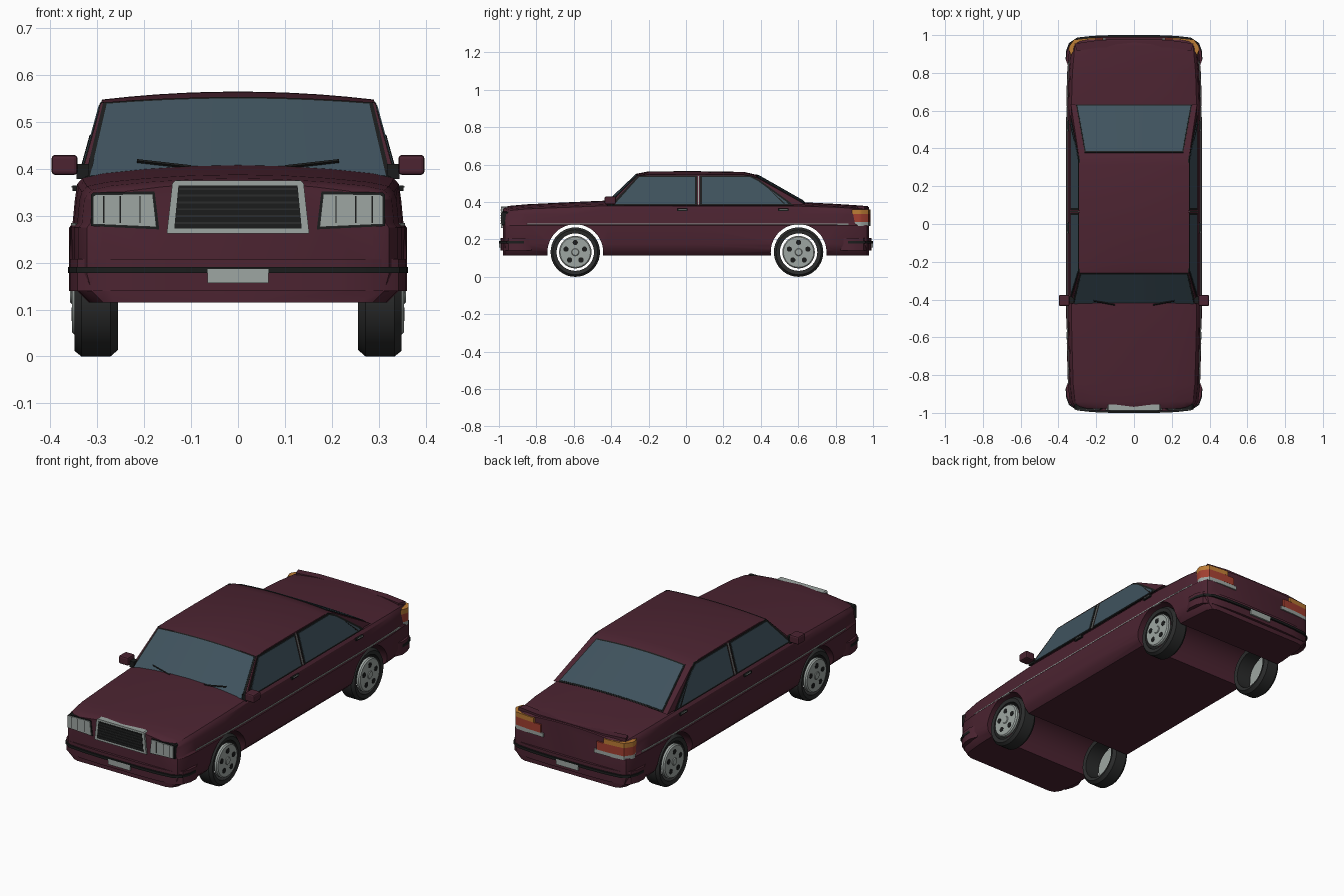
import bpy, bmesh, math

if "Cube" in bpy.data.objects:
    bpy.data.objects.remove(bpy.data.objects["Cube"])

def material(name, rgb):
    m = bpy.data.materials.new(name)
    m.diffuse_color = (*rgb, 1)
    m.use_nodes = True
    m.node_tree.nodes["Principled BSDF"].inputs["Base Color"].default_value = m.diffuse_color
    return m

PAINT = material("burgundy paint", (0.072, 0.0175, 0.031))
GLASS = material("blue grey glass", (0.05, 0.085, 0.11))
BLACK = material("black trim", (0.011, 0.012, 0.012))
RUBBER = material("tyre rubber", (0.024, 0.025, 0.025))
CHROME = material("light grey metal", (0.34, 0.38, 0.36))
ORANGE = material("orange lamp", (0.5, 0.2, 0.035))
RED = material("red lamp", (0.36, 0.05, 0.03))

def smooth(ob):
    bpy.ops.object.select_all(action='DESELECT')
    ob.select_set(True)
    bpy.context.view_layer.objects.active = ob
    bpy.ops.object.shade_smooth_by_angle(angle=math.radians(32))

def loft(name, rings, mat, caps=True, wrap=False, soft=False):
    """Skin a list of equal closed rings."""
    bm = bmesh.new()
    vs = [[bm.verts.new(p) for p in r] for r in rings]
    n = len(vs[0])
    for i in range(len(vs) if wrap else len(vs) - 1):
        a, b = vs[i], vs[(i + 1) % len(vs)]
        for j in range(n):
            bm.faces.new((a[j], a[(j + 1) % n], b[(j + 1) % n], b[j]))
    if caps and not wrap:
        bm.faces.new(vs[0])
        bm.faces.new(vs[-1])
    bmesh.ops.recalc_face_normals(bm, faces=bm.faces)
    me = bpy.data.meshes.new(name)
    bm.to_mesh(me)
    bm.free()
    me.materials.append(mat)
    ob = bpy.data.objects.new(name, me)
    bpy.context.collection.objects.link(ob)
    if soft:
        smooth(ob)
    return ob

def plate(name, pts, y0, y1, mat):
    """Outline in x, z pushed along y."""
    return loft(name, [[(x, y, z) for x, z in pts] for y in (y0, y1)], mat)

def rect(x0, x1, z0, z1):
    return [(x0, z0), (x1, z0), (x1, z1), (x0, z1)]

def box(name, x0, x1, y0, y1, z0, z1, mat):
    return plate(name, rect(x0, x1, z0, z1), y0, y1, mat)

def band(name, path, z0, z1, mat, k=0.97):
    """Upright strip following a plan path."""
    return loft(name, [[(x, y, z0), (x, y, z1), (x * k, y * k, z1), (x * k, y * k, z0)]
                       for x, y in path], mat, soft=True)

def disc(name, r, x0, x1, y, z, mat, n=32, bevel=0.0):
    def ring(x, rad):
        return [(x, y + rad * math.cos(2 * math.pi * i / n), z + rad * math.sin(2 * math.pi * i / n))
                for i in range(n)]
    rings = [ring(x0, r), ring(x1, r)]
    if bevel:
        d = bevel if x1 > x0 else -bevel
        rings = [ring(x0, r), ring(x1 - d, r), ring(x1, r - bevel)]
    return loft(name, rings, mat, soft=True)

# Lower body: station y, half width, shoulder height, crown height
STATIONS = [(-.978, .295, .343, .37), (-.968, .322, .348, .375), (-.94, .34, .355, .38),
            (-.85, .350, .363, .388), (-.6, .357, .373, .40), (-.42, .36, .38, .408),
            (0, .36, .378, .40), (.6, .36, .378, .40), (.8, .354, .372, .39),
            (.94, .342, .364, .381), (.968, .326, .358, .377), (.978, .30, .352, .372)]

def body_ring(y, w, ze, zc):
    half = [(0, .115), (w - .035, .115), (w - .01, .14), (w, .175), (w, .275), (w - .007, .284),
            (w - .012, .335), (w - .017, ze - .012), (w - .028, ze)]
    half += [(w * u, ze + (zc - ze) * (1 - u * u)) for u in (.8, .55, .28, 0)]
    return [(x, y, z) for x, z in half] + [(-x, y, z) for x, z in half[-2:0:-1]]

body = loft("body", [body_ring(*s) for s in STATIONS], PAINT)

# Wheel arches cut right across the body
AXLES, WZ = (-.592, .602), .132
for y in AXLES:
    cutter = disc("arch_cutter", .149, -.5, .5, y, WZ, PAINT, 48)
    mod = body.modifiers.new("arch", 'BOOLEAN')
    mod.operation, mod.solver, mod.object = 'DIFFERENCE', 'EXACT', cutter
    bpy.ops.object.select_all(action='DESELECT')
    bpy.context.view_layer.objects.active = body
    bpy.ops.object.modifier_apply(modifier=mod.name)
    bpy.data.objects.remove(cutter)
smooth(body)

# Cabin: y, edge height, half width, extra crown height
CABIN = [(-.42, .38, .336, .02), (-.26, .54, .292, .012), (-.2, .547, .290, .017),
         (.05, .548, .290, .017), (.31, .546, .290, .015), (.38, .53, .295, .015),
         (.635, .388, .334, .012)]

def cabin_point(p, u):
    return (p[2] * u, p[0], p[1] + p[3] * (1 - u * u))

US = [i / 5 - 1 for i in range(11)]
loft("cabin", [[cabin_point(p, u) for p in CABIN] for u in US], PAINT, soft=True)

def screen(name, a, b, t0, t1, u0, u1, off, mat):
    """Curved glass plate between two cabin edges."""
    dy, dz = b[0] - a[0], b[1] - a[1]
    ln = math.hypot(dy, dz)
    ny, nz = -dz / ln, dy / ln
    ends = [([p + (q - p) * t for p, q in zip(a, b)], u) for t, u in ((t0, u0), (t1, u1))]
    rings = []
    for v in US:
        lo, hi = [cabin_point(p, u * v) for p, u in ends]
        rings.append([(x, y + ny * d, z + nz * d) for (x, y, z), d in
                      ((lo, off), (hi, off), (hi, -.003), (lo, -.003))])
    loft(name, rings, mat, soft=True)

screen("windscreen_seal", CABIN[0], CABIN[1], -.02, 1.0, .97, .985, .002, BLACK)
screen("windscreen", CABIN[0], CABIN[1], 0, .97, .94, .955, .004, GLASS)
screen("rear_screen_seal", CABIN[5], CABIN[6], -.01, .99, .885, .92, .002, BLACK)
screen("rear_screen", CABIN[5], CABIN[6], .02, .965, .865, .90, .004, GLASS)

# Side windows as thin plates on the sloping cabin side
def side_plate(name, pts, s, off, mat):
    loft(name, [[(s * (.336 - .275 * (z - .38) + d), y, z) for y, z in pts]
                for d in (-.004, off)], mat)

FRONT_SEAL = [(-.405, .382), (.058, .382), (.058, .543), (-.255, .543)]
FRONT_GLASS = [(-.38, .39), (.048, .39), (.048, .535), (-.25, .535)]
REAR_SEAL = [(.075, .382), (.575, .382), (.555, .40), (.39, .52), (.345, .543), (.075, .543)]
REAR_GLASS = [(.085, .39), (.545, .39), (.535, .403), (.385, .512), (.34, .535), (.085, .535)]

TAIL = [(.24, .984), (.318, .976), (.343, .94), (.346, .925)]
for s, side in ((1, "right"), (-1, "left")):
    side_plate(side + "_front_window_seal", FRONT_SEAL, s, .002, BLACK)
    side_plate(side + "_front_window", FRONT_GLASS, s, .004, GLASS)
    side_plate(side + "_rear_window_seal", REAR_SEAL, s, .002, BLACK)
    side_plate(side + "_rear_window", REAR_GLASS, s, .004, GLASS)
    side_plate(side + "_quarter_bar", [(.44, .472), (.447, .467), (.53, .392), (.52, .392)], s, .006, BLACK)
    side_plate(side + "_door_pillar_trim", [(.063, .385), (.07, .385), (.07, .54), (.063, .54)], s, .003, CHROME)
    # Thin moulding along the flank
    band(side + "_side_moulding", [(s * x, y) for x, y in
         ((.3465, -.85), (.3535, -.6), (.3565, -.42), (.3565, .6), (.351, .8), (.347, .87))],
         .278, .285, CHROME, .985)
    # Door handles
    for y in (-.02, .52):
        box(side + "_handle", s * .335, s * .353, y - .028, y + .028, .353, .365, BLACK)
        box(side + "_handle_pull", s * .345, s * .355, y - .02, y + .024, .36, .364, CHROME)
    # Mirror
    m = box(side + "_mirror", s * .342, s * .398, -.435, -.375, .387, .43, PAINT)
    b = m.modifiers.new("round", 'BEVEL')
    b.width, b.segments = .008, 2
    box(side + "_mirror_stalk", s * .318, s * .345, -.42, -.385, .378, .41, BLACK)
    # Headlamp with dividing lines
    plate(side + "_headlamp_frame", [(s * x, z) for x, z in
          ((.168, .271), (.314, .278), (.314, .345), (.308, .35), (.178, .352))], -.95, -.981, BLACK)
    plate(side + "_headlamp", [(s * x, z) for x, z in
          ((.174, .276), (.309, .282), (.309, .341), (.304, .345), (.182, .347))], -.96, -.985, CHROME)
    for x in (.208, .25, .285):
        box(side + "_headlamp_line", s * x, s * (x + .0025), -.98, -.987, .285, .342, BLACK)
    # Tail lamp in three layers, each reaching further inward
    for part, mat, x, z0, z1 in (("orange", ORANGE, .205, .335, .36), ("red", RED, .165, .292, .335),
                                 ("clear", CHROME, .15, .272, .292)):
        band(side + "_tail_lamp_" + part, [(s * a, c) for a, c in [(x, .986)] + TAIL], z0, z1, mat, .96)
    # Wiper
    loft(side + "_wiper", [[(s * x, y + a, z + c) for a, c in ((-.004, 0), (0, .004), (.004, 0), (0, -.004))]
                           for x, y, z in ((.215, -.407, .417), (.10, -.428, .404))], BLACK)

# Bumpers with black rub strips
HALF = [(.12, .991), (.22, .987), (.30, .978), (.342, .95), (.357, .91), (.36, .865)]
for e, end in ((-1, "front"), (1, "rear")):
    path = [(-x, e * y) for x, y in HALF[::-1]] + [(x, e * y) for x, y in HALF]
    band(end + "_bumper", path, .14, .208, PAINT, .955)
    band(end + "_bumper_strip", [(x * 1.006, y * 1.009) for x, y in path], .178, .191, BLACK, .97)
    box(end + "_number_plate", -.065, .065, e * .98, e * 1.0, .157, .186, CHROME)

# Boot lip
band("boot_lip", [(-.315, .955), (-.2, .972), (.2, .972), (.315, .955)], .355, .378, PAINT, .96)

# Grille
plate("grille_frame", [(-.152, .262), (.152, .262), (.14, .37), (.134, .375), (-.134, .375), (-.14, .37)],
      -.955, -.988, CHROME)
plate("grille_inset", [(-.136, .273), (.136, .273), (.127, .365), (-.127, .365)], -.97, -.990, BLACK)
for i in range(6):
    z = .283 + i * .0145
    w = .134 - (z - .273) * .1
    box("grille_bar", -w, w, -.985, -.993, z, z + .004, RUBBER)

# Wheels: hollow tyre, thin rim, dark holes and hub
TYRE = [(.1, .262), (.118, .256), (.132, .272), (.132, .334), (.12, .349), (.1, .345)]
N = 40
for y in AXLES:
    for s in (1, -1):
        loft("tyre", [[(s * x, y + r * math.cos(a), WZ + r * math.sin(a)) for r, x in TYRE]
                      for a in (2 * math.pi * i / N for i in range(N))], RUBBER, wrap=True, soft=True)
        disc("rim", .087, s * .335, s * .354, y, WZ, CHROME, 32, .006)
        disc("hub_cap", .02, s * .35, s * .358, y, WZ, CHROME, 20, .003)
        for k in range(5):
            a = math.pi / 2 + 2 * math.pi * k / 5
            disc("rim_hole", .014, s * .35, s * .3555, y + .052 * math.cos(a), WZ + .052 * math.sin(a), BLACK, 12)
